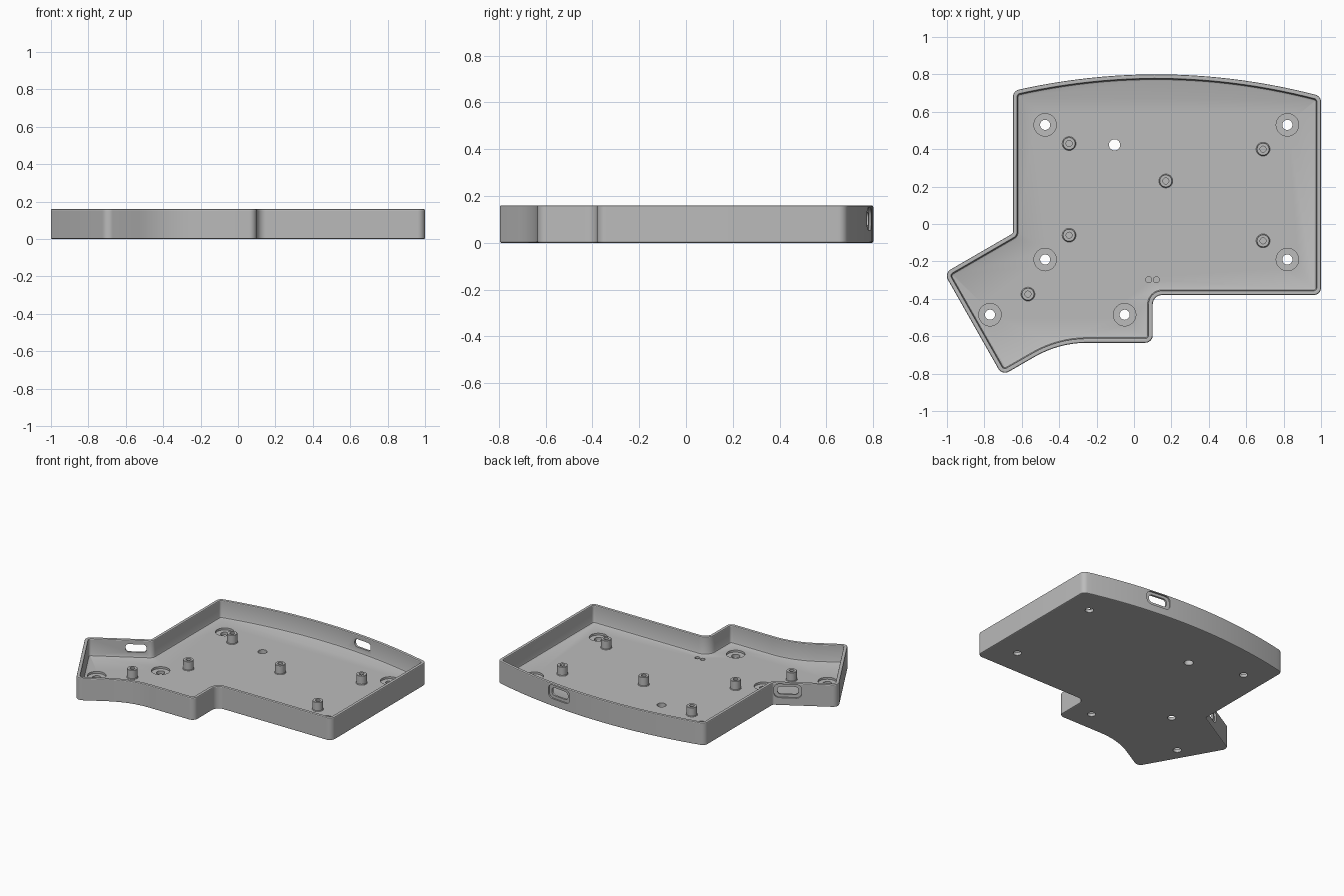
import bpy, bmesh, math
from mathutils import Matrix, Vector

if "Cube" in bpy.data.objects:
    bpy.data.objects.remove(bpy.data.objects["Cube"])

HEIGHT, FLOOR = 0.16, 0.036
grey = bpy.data.materials.new("case grey")
grey.diffuse_color = (0.5, 0.5, 0.5, 1)
grey.use_nodes = True
grey.node_tree.nodes["Principled BSDF"].inputs["Base Color"].default_value = grey.diffuse_color


def rounded(corners, steps=8):
    """Round the corners of a closed outline given as (x, y, radius)."""
    out = []
    for i, (x, y, r) in enumerate(corners):
        p = Vector((x, y))
        if r == 0:
            out.append(p)
            continue
        a = (Vector(corners[i - 1][:2]) - p).normalized()
        b = (Vector(corners[(i + 1) % len(corners)][:2]) - p).normalized()
        half = a.angle(b) / 2
        centre = p + (a + b).normalized() * r / math.sin(half)
        start = p + a * r / math.tan(half) - centre
        end = p + b * r / math.tan(half) - centre
        sweep = math.atan2(start.x * end.y - start.y * end.x, start.dot(end))
        for k in range(steps + 1):
            out.append(centre + Matrix.Rotation(sweep * k / steps, 2) @ start)
    return out


def inset(points, d):
    """Move a counterclockwise outline inward by d."""
    out = []
    for i, p in enumerate(points):
        e1 = (p - points[i - 1]).normalized()
        e2 = (points[(i + 1) % len(points)] - p).normalized()
        n1, n2 = Vector((-e1.y, e1.x)), Vector((-e2.y, e2.x))
        out.append(p + (n1 + n2) * d / (1 + n1.dot(n2)))
    return out


def loft(name, loops):
    """Skin a list of 3D loops and cap both ends."""
    bm = bmesh.new()
    rings = [[bm.verts.new(v) for v in loop] for loop in loops]
    n = len(rings[0])
    for r1, r2 in zip(rings, rings[1:]):
        for i in range(n):
            j = (i + 1) % n
            bm.faces.new((r1[i], r1[j], r2[j], r2[i]))
    bm.faces.new(rings[0][::-1])
    bm.faces.new(rings[-1])
    bmesh.ops.recalc_face_normals(bm, faces=bm.faces)
    mesh = bpy.data.meshes.new(name)
    bm.to_mesh(mesh)
    bm.free()
    mesh.materials.append(grey)
    obj = bpy.data.objects.new(name, mesh)
    bpy.context.collection.objects.link(obj)
    return obj


def turned(name, x, y, profile, sides=32):
    """Solid of revolution from (radius, z) pairs."""
    angles = [2 * math.pi * k / sides for k in range(sides)]
    return loft(name, [[(x + r * math.cos(a), y + r * math.sin(a), z) for a in angles]
                       for r, z in profile])


def activate(obj):
    bpy.ops.object.select_all(action='DESELECT')
    obj.select_set(True)
    bpy.context.view_layer.objects.active = obj


def cut(obj, cutter):
    activate(obj)
    mod = obj.modifiers.new("cut", 'BOOLEAN')
    mod.operation, mod.solver, mod.object = 'DIFFERENCE', 'EXACT', cutter
    bpy.ops.object.modifier_apply(modifier=mod.name)
    bpy.data.objects.remove(cutter)


def slot(x, y, z, angle, w, h, r, near, far):
    """Rounded slot cutter; runs along the wall normal from near to far."""
    section = rounded([(-w / 2, -h / 2, r), (w / 2, -h / 2, r),
                       (w / 2, h / 2, r), (-w / 2, h / 2, r)])
    frame = Matrix.Translation((x, y, z)) @ Matrix.Rotation(angle, 4, 'Z')
    return loft("slot_cutter", [[frame @ Vector((p.x, d, p.y)) for p in section]
                                for d in (near, far)])


# Case outline, with a gently bowed back edge
R = 0.04
corners = [(-1.015, -0.263, R), (-0.705, -0.81, R), (-0.40, -0.635, 0.56),
           (0.10, -0.635, R), (0.10, -0.38, 0.05), (1.0, -0.38, R)]
for k in range(25):
    x = 1.0 - 1.647 * k / 24
    corners.append((x, 0.80 - (x - 0.12) ** 2 / 6.65, R if k in (0, 24) else 0))
corners.append((-0.647, -0.05, 0.015))
outline = rounded(corners)

# Tray: outer wall, rounded rim, inner wall and floor as one skin
section = [(0.006, 0), (0.002, 0.002), (0, 0.006),
           (0, HEIGHT - 0.006), (0.002, HEIGHT - 0.002), (0.006, HEIGHT),
           (0.018, HEIGHT), (0.022, HEIGHT - 0.002), (0.024, HEIGHT - 0.006),
           (0.024, FLOOR + 0.012), (0.0275, FLOOR + 0.0035), (0.036, FLOOR)]
tray = loft("case_tray", [[(p.x, p.y, z) for p in inset(outline, d)] for d, z in section])

# Screw holes with counterbores inside
for x, y in [(-0.475, 0.53), (0.82, 0.53), (-0.475, -0.19),
             (0.82, -0.19), (-0.77, -0.485), (-0.05, -0.485)]:
    cut(tray, turned("screw_cutter", x, y, [(0.027, -0.05), (0.027, 0.1)]))
    cut(tray, turned("bore_cutter", x, y, [(0.06, FLOOR - 0.014), (0.06, 0.1)]))

# Plain access hole and two blind holes
cut(tray, turned("access_cutter", -0.104, 0.423, [(0.03, -0.05), (0.03, 0.1)]))
for x in (0.078, 0.12):
    cut(tray, turned("blind_cutter", x, -0.298, [(0.016, FLOOR - 0.02), (0.016, 0.1)]))

# Cable ports in the back wall and the slanted side wall
for x, y, angle in [(0.45, 0.784, -0.1), (-0.73, -0.0985, math.radians(30))]:
    cut(tray, slot(x, y, 0.102, angle, 0.18, 0.096, 0.035, -0.011, 0.05))
    cut(tray, slot(x, y, 0.102, angle, 0.135, 0.056, 0.022, -0.06, 0.05))

activate(tray)
bpy.ops.object.shade_smooth_by_angle(angle=math.radians(25))

# Standoff posts with blind screw holes
TOP = 0.10
for x, y in [(-0.347, 0.43), (0.69, 0.40), (0.17, 0.23),
             (-0.347, -0.06), (0.69, -0.09), (-0.567, -0.375)]:
    post = turned("standoff_post", x, y,
                  [(0.037, FLOOR - 0.004), (0.037, FLOOR + 0.001), (0.034, FLOOR + 0.005),
                   (0.034, TOP - 0.002), (0.032, TOP), (0.016, TOP), (0.016, FLOOR + 0.01)])
    activate(post)
    bpy.ops.object.shade_smooth_by_angle(angle=math.radians(25))
